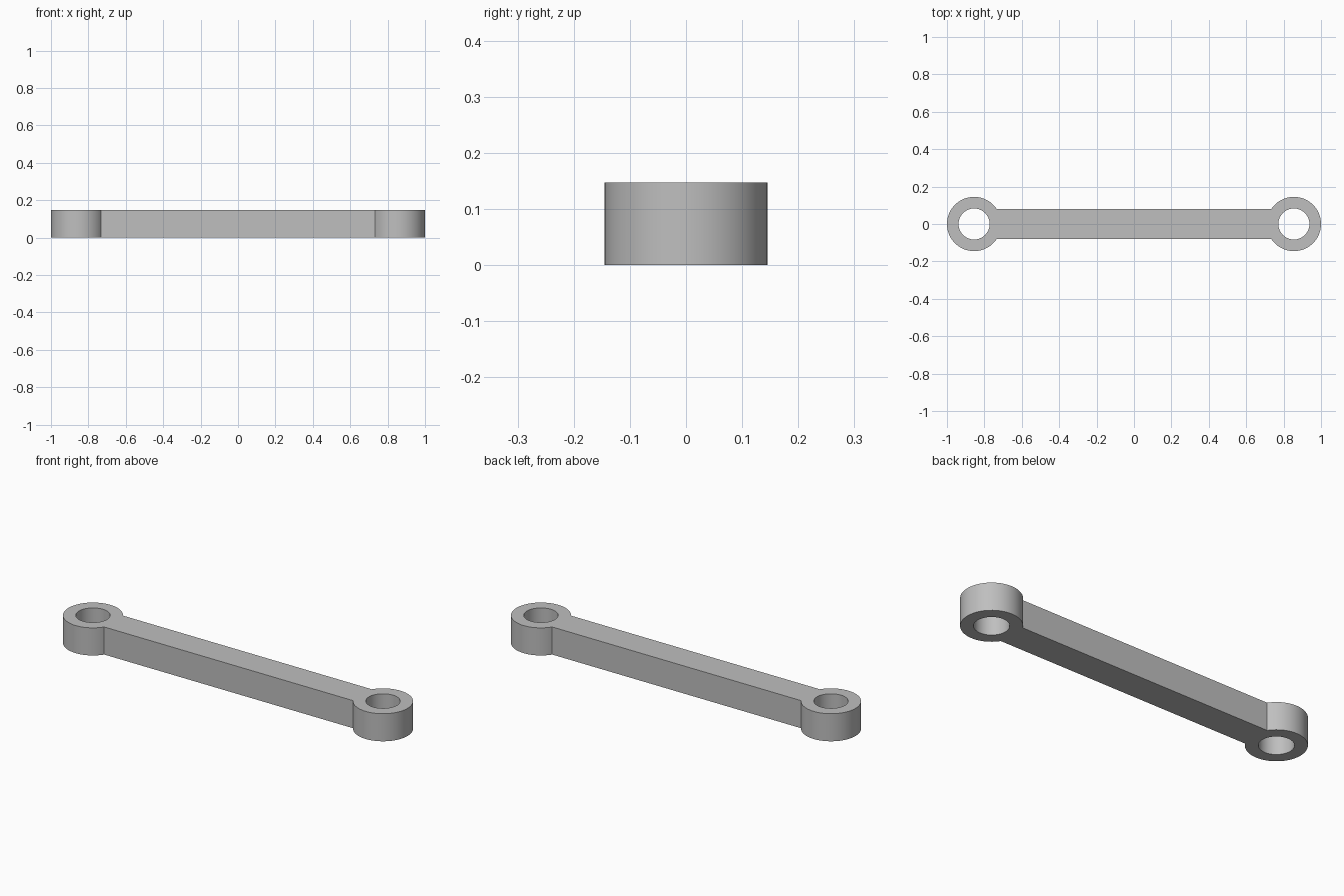
import bpy, bmesh
from math import asin, cos, sin, pi, radians

cube = bpy.data.objects.get("Cube")
if cube:
    bpy.data.objects.remove(cube, do_unlink=True)

HEIGHT = 0.147
EYE_X, EYE_R, HOLE_R = 0.855, 0.145, 0.083
BAR_HALF = 0.079
NECK, REST = 16, 56          # segments facing the bar / around the outside

grey = bpy.data.materials.new("plain grey")
grey.use_nodes = True
grey.diffuse_color = (0.52, 0.52, 0.52, 1)
grey.node_tree.nodes["Principled BSDF"].inputs["Base Color"].default_value = grey.diffuse_color

bm = bmesh.new()

# Angles measured from the direction of the bar; the neck arc comes first
a = asin(BAR_HALF / EYE_R)
angles = [-a + 2 * a * i / NECK for i in range(NECK)]
angles += [a + (2 * pi - 2 * a) * i / REST for i in range(REST)]


def circle(side, radius):
    return [bm.verts.new((side * (EYE_X - radius * cos(t)), side * -radius * sin(t), 0))
            for t in angles]


# Ring-shaped eye at each end
necks = []
for side in (1, -1):
    outer, inner = circle(side, EYE_R), circle(side, HOLE_R)
    for i in range(len(angles)):
        j = (i + 1) % len(angles)
        bm.faces.new((outer[i], outer[j], inner[j], inner[i]))
    necks.append(outer[:NECK + 1])

# Bar between the two neck arcs
bm.faces.new(necks[0] + necks[1])

# Thicken the flat outline into a solid
ext = bmesh.ops.extrude_face_region(bm, geom=bm.faces[:], use_keep_orig=True)
top = [v for v in ext["geom"] if isinstance(v, bmesh.types.BMVert)]
bmesh.ops.translate(bm, verts=top, vec=(0, 0, HEIGHT))
bmesh.ops.recalc_face_normals(bm, faces=bm.faces[:])

mesh = bpy.data.meshes.new("link_rod")
bm.to_mesh(mesh)
bm.free()
mesh.materials.append(grey)
rod = bpy.data.objects.new("link_rod", mesh)
bpy.context.collection.objects.link(rod)

# Smooth round walls, sharp rims
bpy.ops.object.select_all(action="DESELECT")
rod.select_set(True)
bpy.context.view_layer.objects.active = rod
bpy.ops.object.shade_smooth_by_angle(angle=radians(30))
